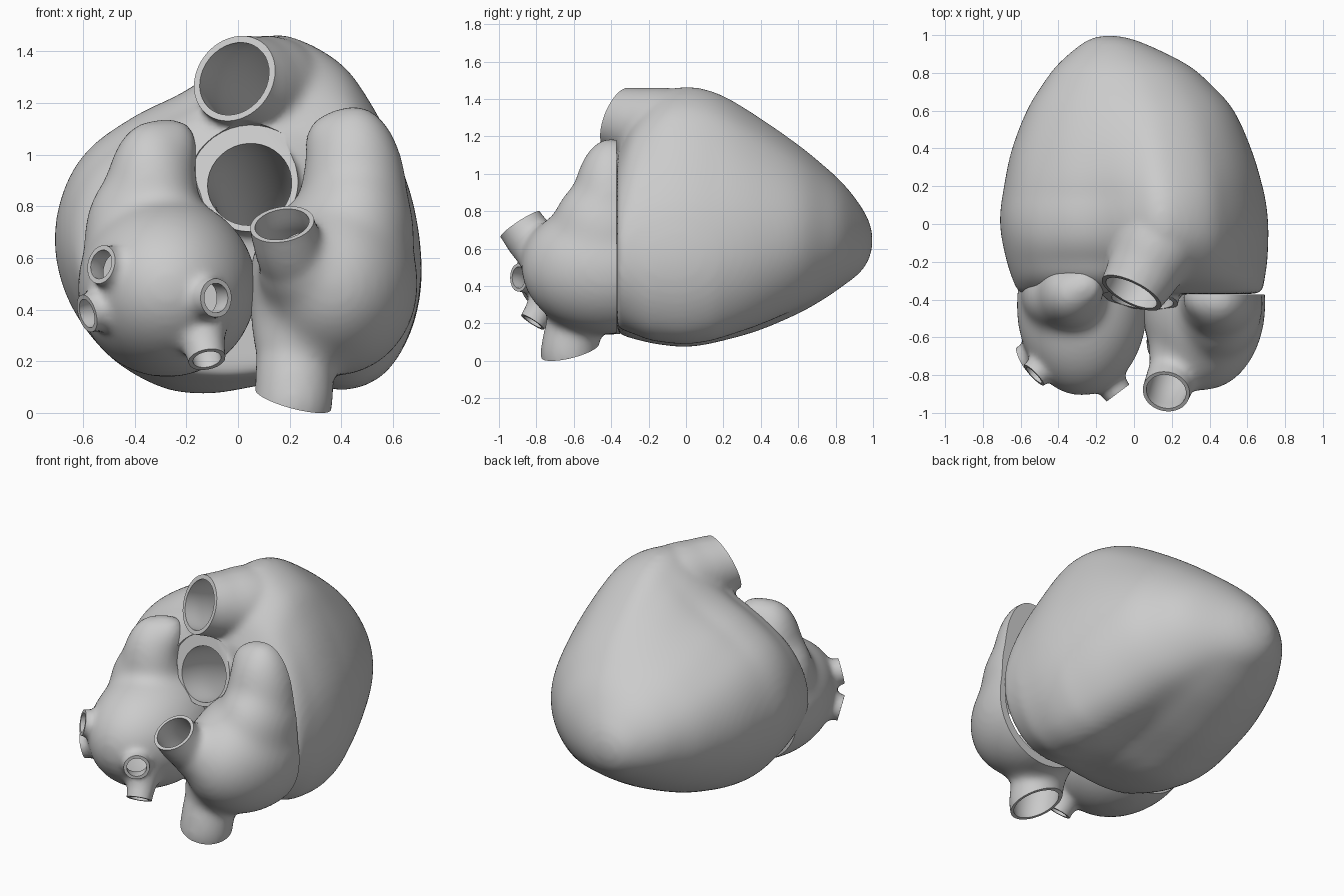
import bpy, bmesh, math
from mathutils import Vector, Matrix

if "Cube" in bpy.data.objects:
    bpy.data.objects.remove(bpy.data.objects["Cube"])


def catmull(pts, per, closed=False):
    """Smooth interpolation through tuples of any length."""
    n, out = len(pts), []
    for i in range(n if closed else n - 1):
        if closed:
            p = [pts[(i + k) % n] for k in (-1, 0, 1, 2)]
        else:
            p = [pts[min(max(i + k, 0), n - 1)] for k in (-1, 0, 1, 2)]
        for s in range(per):
            t = s / per
            out.append(tuple(0.5 * (2 * b + (c - a) * t + (2 * a - 5 * b + 4 * c - d) * t * t
                                    + (3 * b - a - 3 * c + d) * t ** 3) for a, b, c, d in zip(*p)))
    if not closed:
        out.append(tuple(pts[-1]))
    return out


def skin_rings(bm, rings):
    """Closed solid through a stack of equal rings."""
    vs = [[bm.verts.new(p) for p in r] for r in rings]
    n = len(vs[0])
    for a, b in zip(vs, vs[1:]):
        for i in range(n):
            j = (i + 1) % n
            bm.faces.new((a[i], a[j], b[j], b[i]))
    bm.faces.new(vs[0])
    bm.faces.new(vs[-1])


def tube(bm, path, n=40):
    """Tube along (x, y, z, radius) points, carried along without twisting."""
    pts = catmull(path, 6)
    rings, u = [], None
    for i, p in enumerate(pts):
        a, b = pts[max(i - 1, 0)], pts[min(i + 1, len(pts) - 1)]
        t = (Vector(b[:3]) - Vector(a[:3])).normalized()
        u = t.orthogonal().normalized() if u is None else (u - t * u.dot(t)).normalized()
        v = t.cross(u)
        rings.append([Vector(p[:3]) + p[3] * (u * math.cos(k * math.tau / n) + v * math.sin(k * math.tau / n))
                      for k in range(n)])
    skin_rings(bm, rings)


def ellipsoid(bm, c, r):
    m = Matrix.Translation(c) @ Matrix.Diagonal((*r, 1))
    bmesh.ops.create_uvsphere(bm, u_segments=48, v_segments=28, radius=1, matrix=m)


def box(bm, c, s):
    bmesh.ops.create_cube(bm, size=1, matrix=Matrix.Translation(c) @ Matrix.Diagonal((*s, 1)))


def make(name, build):
    bm = bmesh.new()
    build(bm)
    bmesh.ops.recalc_face_normals(bm, faces=bm.faces)
    me = bpy.data.meshes.new(name)
    bm.to_mesh(me)
    bm.free()
    ob = bpy.data.objects.new(name, me)
    bpy.context.collection.objects.link(ob)
    return ob


def apply(ob, kind, **props):
    bpy.context.view_layer.objects.active = ob
    m = ob.modifiers.new(kind, kind)
    for k, v in props.items():
        setattr(m, k, v)
    bpy.ops.object.modifier_apply(modifier=m.name)


def fuse(ob, iterations):
    apply(ob, 'REMESH', mode='VOXEL', voxel_size=0.018)
    apply(ob, 'SMOOTH', factor=0.5, iterations=iterations)


def cut(ob, build):
    c = make("cutter", build)
    c.hide_render = True
    apply(ob, 'BOOLEAN', operation='DIFFERENCE', solver='EXACT', object=c)
    bpy.data.objects.remove(c)


def extended(path, normal, ext, wall=0.0):
    e = Vector(path[-1][:3]) + Vector(normal).normalized() * ext
    return [(*p[:3], p[3] - wall) for p in path + [(*e, path[-1][3])]]


def organ(name, solids, vessels, hollows=(), clip_y=None, wall=0.021, blend=50):
    """Fuse solids, add vessels, trim the vessel ends flat, then bore them open."""
    core = make("core", lambda bm: [s(bm) for s in solids])
    fuse(core, blend)

    def build(bm):
        bm.from_mesh(core.data)
        for path, nrm in vessels:
            tube(bm, extended(path, nrm, 0.06))
    ob = make(name, build)
    bpy.data.objects.remove(core)
    fuse(ob, 12)
    if clip_y is not None:
        cut(ob, lambda bm: box(bm, (0, clip_y + 1, 0.7), (4, 2, 4)))
    for c, r in hollows:
        cut(ob, lambda bm: ellipsoid(bm, c, r))
    for path, nrm in vessels:
        end, r = Vector(path[-1][:3]), path[-1][3]
        d = Vector(nrm).normalized()
        disc = [(*(end + d * k), r * 1.25) for k in (0, 0.07, 0.14)]
        cut(ob, lambda bm: tube(bm, disc))
        cut(ob, lambda bm: tube(bm, extended(path, nrm, 0.09, wall), 37))
    bpy.ops.object.select_all(action='DESELECT')
    ob.select_set(True)
    bpy.context.view_layer.objects.active = ob
    bpy.ops.object.shade_smooth_by_angle(angle=math.radians(42))


# Ventricles: one outline, fitted to the widths and heights at each depth, rounder at both ends
outline = [(-.71, .64), (-.68, .85), (-.58, 1.02), (-.4, 1.15), (-.2, 1.25), (-.02, 1.38), (.12, 1.462),
           (.25, 1.44), (.4, 1.35), (.5, 1.22), (.6, 1.03), (.68, .8), (.71, .55), (.68, .35), (.6, .19),
           (.5, .11), (.38, .09), (.2, .125), (.05, .1), (-.12, .075), (-.3, .1), (-.5, .22), (-.65, .42)]
# depth, x min, x max, z min, z max
stations = [(-.37, -.61, .685, .145, 1.09), (-.28, -.65, .70, .115, 1.29), (-.13, -.69, .71, .085, 1.43),
            (.02, -.71, .71, .075, 1.462), (.19, -.69, .685, .105, 1.42), (.39, -.65, .63, .16, 1.305),
            (.6, -.57, .535, .25, 1.16), (.74, -.485, .41, .33, 1.045), (.84, -.41, .29, .40, .95),
            (.93, -.31, .115, .47, .835), (.98, -.235, -.01, .545, .745), (1.0, -.15, -.11, .63, .66)]


def ventricle_loft(bm):
    shape = [Vector(((x + .71) / 1.42 - .5, (z - .075) / 1.387 - .5)) for x, z in catmull(outline, 5, True)]
    rings = []
    for y, x0, x1, z0, z1 in catmull(stations, 5):
        w = min(max((y - .15) / .75, (-.2 - y) / .34, 0), 1)
        ring = [p.lerp(p.normalized() * .5, w) for p in shape]
        rings.append([((x0 + x1) / 2 + p.x * (x1 - x0), y, (z0 + z1) / 2 + p.y * (z1 - z0)) for p in ring])
    skin_rings(bm, rings)


organ("ventricles", [ventricle_loft], [
    # pulmonary trunk
    ([(.24, .2, 1.1, .2), (.14, -.06, 1.215, .235), (.05, -.25, 1.265, .198), (-.015, -.365, 1.292, .174)],
     (-.42, -.83, .34)),
    # aorta
    ([(.1, .45, .55, .12), (.1, .1, .72, .17), (.07, -.2, .84, .185), (.045, -.405, .885, .19)], (-.1, -.95, .25)),
], wall=0.026, blend=6)


# Left atrium with auricle and four veins
def vein(end, nrm, r=.078):
    d = Vector(nrm).normalized()
    e = Vector(end)
    return [(*(e - d * .24), r * 2.1), (*(e - d * .1), r * 1.2), (*e, r)], nrm


organ("left_atrium", [
    lambda bm: ellipsoid(bm, (-.275, -.43, .485), (.35, .485, .35)),
    lambda bm: ellipsoid(bm, (-.335, -.37, .82), (.185, .19, .32)),
    lambda bm: ellipsoid(bm, (-.36, -.38, .68), (.24, .2, .3)),
    lambda bm: tube(bm, [(-.34, -.41, .75, .17), (-.3, -.365, .95, .14), (-.26, -.33, 1.06, .115),
                         (-.25, -.32, 1.14, .06)]),
], [
    vein((-.53, -.80, .575), (-.7, -.68, .2)),
    vein((-.585, -.72, .385), (-.85, -.45, -.25)),
    vein((-.085, -.895, .445), (.6, -.8, 0)),
    vein((-.12, -.82, .207), (.17, -.53, -.82), .076),
], hollows=[((-.275, -.48, .485), (.31, .39, .31))], clip_y=-.26)

# Right atrium with auricle and the two great veins
organ("right_atrium", [
    lambda bm: ellipsoid(bm, (.37, -.42, .5), (.33, .465, .36)),
    lambda bm: ellipsoid(bm, (.45, -.4, .82), (.21, .21, .38)),
    lambda bm: ellipsoid(bm, (.40, -.39, 1.05), (.15, .13, .13)),
    lambda bm: ellipsoid(bm, (.45, -.42, .7), (.235, .3, .3)),
    lambda bm: tube(bm, [(.33, -.55, .5, .24), (.24, -.74, .58, .18), (.19, -.83, .66, .12)]),
    lambda bm: tube(bm, [(.29, -.48, .42, .26), (.24, -.57, .25, .19), (.22, -.61, .12, .13)]),
], [
    ([(.3, -.6, .48, .16), (.21, -.79, .61, .137), (.17, -.887, .73, .127)], (-.15, -.55, .84)),
    ([(.27, -.5, .42, .18), (.225, -.59, .2, .155), (.215, -.625, .05, .152)], (-.25, .22, -.94)),
], hollows=[((.37, -.48, .5), (.295, .37, .31))], clip_y=-.372)
